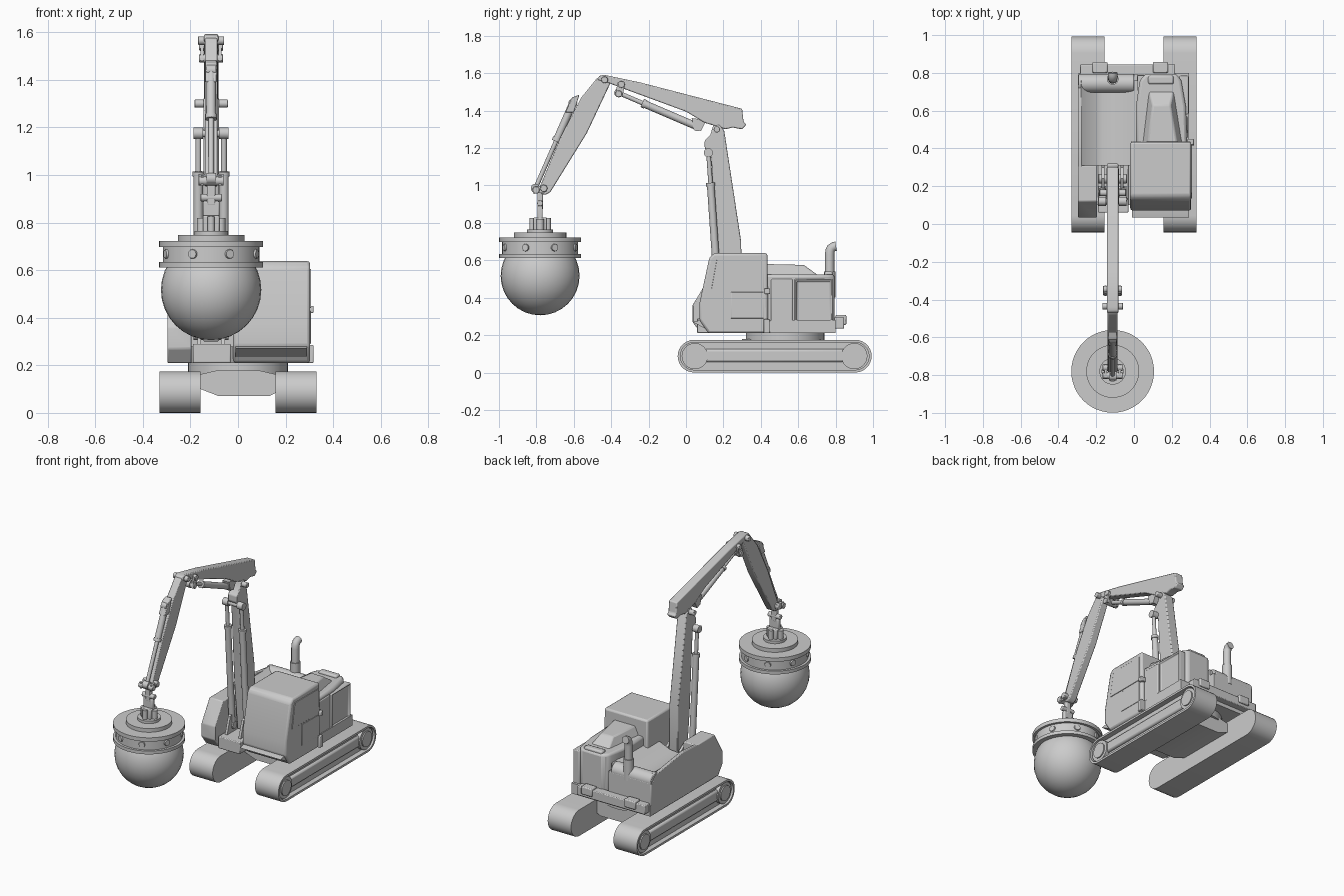
import bpy, bmesh
from math import pi, sin, cos
from mathutils import Vector, Matrix

BX = -0.113   # x of the boom line
BY = -0.78    # y of the hanging ball


def finish(name, bm, bevel=0, mirror=False, seg=2):
    bmesh.ops.recalc_face_normals(bm, faces=bm.faces)
    me = bpy.data.meshes.new(name)
    bm.to_mesh(me)
    bm.free()
    ob = bpy.data.objects.new(name, me)
    bpy.context.collection.objects.link(ob)
    if bevel:
        m = ob.modifiers.new("bevel", 'BEVEL')
        m.width, m.segments, m.limit_method = bevel, seg, 'ANGLE'
    if mirror:
        ob.modifiers.new("mirror", 'MIRROR')
    return ob


def prism(name, pts, lo, hi, axis='X', bevel=0, mirror=False, inset=None):
    """Extrude a yz (axis X), xz (axis Y) or xy (axis Z) outline."""
    place = {'X': lambda a, b, c: (c, a, b), 'Y': lambda a, b, c: (a, c, b),
             'Z': lambda a, b, c: (a, b, c)}[axis]
    bm = bmesh.new()
    low = [bm.verts.new(place(a, b, lo)) for a, b in pts]
    top = [bm.verts.new(place(a, b, hi)) for a, b in pts]
    bm.faces.new(low)
    cap = bm.faces.new(top)
    for i in range(len(pts)):
        j = (i + 1) % len(pts)
        bm.faces.new((low[i], low[j], top[j], top[i]))
    bmesh.ops.recalc_face_normals(bm, faces=bm.faces)
    if inset:
        bmesh.ops.inset_region(bm, faces=[cap], thickness=inset[0], depth=0)
        n = cap.normal.copy()
        r = bmesh.ops.extrude_face_region(bm, geom=[cap])
        vs = [v for v in r['geom'] if isinstance(v, bmesh.types.BMVert)]
        bmesh.ops.translate(bm, verts=vs, vec=n * inset[1])
        if cap.is_valid:
            bmesh.ops.delete(bm, geom=[cap], context='FACES_ONLY')
    return finish(name, bm, bevel, mirror)


def box(name, x, y, z, bevel=0, mirror=False):
    return prism(name, [(x[0], y[0]), (x[1], y[0]), (x[1], y[1]), (x[0], y[1])], *z, axis='Z', bevel=bevel, mirror=mirror)


def rod(name, p, q, r, r2=None, n=20, mirror=False, bevel=0):
    p, q = Vector(p), Vector(q)
    d = q - p
    bm = bmesh.new()
    mat = Matrix.Translation((p + q) / 2) @ d.to_track_quat('Z', 'Y').to_matrix().to_4x4()
    bmesh.ops.create_cone(bm, cap_ends=True, segments=n, radius1=r, radius2=r if r2 is None else r2,
                          depth=d.length, matrix=mat)
    return finish(name, bm, bevel, mirror)


def pin(name, y, z, r, half):
    rod(name, (BX - half, y, z), (BX + half, y, z), r, n=16, bevel=0.003)


def ram(name, x, a, b, r, split=0.5):
    """Hydraulic cylinder: barrel from a, thin rod to b, eyes at both ends."""
    a, b = Vector((x, *a)), Vector((x, *b))
    m = a.lerp(b, split)
    rod(name + "_barrel", a, m, r)
    rod(name + "_collar", m - (b - a).normalized() * 0.02, m, r * 1.2)
    rod(name + "_rod", m, b, r * 0.6)
    for i, p in enumerate((a, b)):
        rod(f"{name}_eye_{i}", p - Vector((r, 0, 0)), p + Vector((r, 0, 0)), r * 1.2)


def stadium(y0, y1, z, r, n=14):
    return ([(y1 + r * sin(pi * i / n), z - r * cos(pi * i / n)) for i in range(n + 1)] +
            [(y0 - r * sin(pi * i / n), z + r * cos(pi * i / n)) for i in range(n + 1)])


# Tracks and undercarriage
prism("track_belt", stadium(0.043, 0.905, 0.0875, 0.0875), 0.157, 0.33, mirror=True, inset=(0.014, -0.035))
box("track_beam", (0.28, 0.312), (0.08, 0.87), (0.055, 0.125), 0.012, True)
for i, y in enumerate((0.047, 0.90)):
    rod(f"track_wheel_{i}", (0.28, y, 0.0875), (0.32, y, 0.0875), 0.07, n=28, mirror=True)
    rod(f"track_hub_{i}", (0.31, y, 0.0875), (0.328, y, 0.0875), 0.05, n=28, mirror=True)
prism("undercarriage", [(-0.17, 0.105), (-0.08, 0.07), (0.13, 0.07), (0.17, 0.09), (0.17, 0.16),
                        (0.09, 0.178), (-0.09, 0.178), (-0.17, 0.16)], 0.30, 0.72, axis='Y')
rod("turntable", (0, 0.53, 0.16), (0, 0.53, 0.22), 0.21, n=40)

# Deck and left body side
prism("deck", [(0.13, 0.21), (0.80, 0.21), (0.80, 0.28), (0.10, 0.28)], -0.295, 0.29)
prism("left_front_box", [(0.08, 0.21), (0.31, 0.21), (0.31, 0.50), (0.12, 0.50), (0.035, 0.36), (0.035, 0.27)],
      -0.297, -0.195, bevel=0.006)
prism("left_side_panel", [(0.30, 0.21), (0.79, 0.21), (0.79, 0.42), (0.74, 0.47), (0.45, 0.51), (0.30, 0.50)],
      -0.297, -0.275, bevel=0.005)
prism("left_cover", [(-0.28, 0.25), (0.02, 0.25), (0.02, 0.47), (-0.03, 0.45), (-0.10, 0.42), (-0.17, 0.415),
                     (-0.20, 0.42), (-0.28, 0.48)], 0.31, 0.76, axis='Y')
rod("rear_round_cover", (-0.295, 0.745, 0.43), (0.0, 0.745, 0.43), 0.05, n=24, bevel=0.004)
box("rear_left_wall", (-0.295, 0.02), (0.71, 0.795), (0.25, 0.43), 0.006)
box("boom_foot_floor", (-0.19, -0.03), (0.06, 0.33), (0.21, 0.29), 0.005)
for s in (-1, 1):
    prism(f"boom_foot_cheek_{s}", [(0.10, 0.27), (0.32, 0.27), (0.30, 0.42), (0.24, 0.46), (0.14, 0.40)],
          BX + s * 0.05 - 0.008, BX + s * 0.05 + 0.008)

# Cabin
prism("cabin", [(0.12, 0.21), (0.44, 0.21), (0.435, 0.638), (0.15, 0.638), (0.125, 0.615), (0.072, 0.37), (0.072, 0.28)],
      -0.02, 0.303, bevel=0.012)
prism("cabin_side_window", [(0.135, 0.44), (0.415, 0.44), (0.415, 0.605), (0.165, 0.605)], 0.300, 0.307, bevel=0.002)
prism("cabin_door_panel", [(0.24, 0.29), (0.415, 0.29), (0.415, 0.43), (0.24, 0.43)], 0.300, 0.306, bevel=0.002)
prism("cabin_front_skirt", [(0.035, 0.27), (0.15, 0.21), (0.15, 0.28), (0.08, 0.28)], -0.01, 0.29)
box("cabin_step", (0.28, 0.318), (0.415, 0.45), (0.21, 0.285), 0.004)
box("cabin_rear_post", (0.28, 0.318), (0.42, 0.45), (0.42, 0.45), 0.004)

# Engine hood
prism("engine_hood", [(0.01, 0.42), (0.282, 0.42), (0.275, 0.62), (0.25, 0.76), (0.225, 0.795),
                      (0.06, 0.795), (0.03, 0.76), (0.01, 0.62)], 0.21, 0.525, axis='Z', bevel=0.015)
bm = bmesh.new()
rings = [[(0.04, 0.42, 0.51), (0.262, 0.42, 0.51), (0.215, 0.72, 0.51), (0.075, 0.72, 0.51)],
         [(0.07, 0.42, 0.58), (0.23, 0.42, 0.58), (0.19, 0.63, 0.575), (0.10, 0.63, 0.575)]]
vs = [bm.verts.new(p) for ring in rings for p in ring]
bm.faces.new(vs[:4])
bm.faces.new(vs[4:])
for i in range(4):
    j = (i + 1) % 4
    bm.faces.new((vs[i], vs[j], vs[j + 4], vs[i + 4]))
finish("hood_scoop", bm, 0.008)
box("hood_vent", (0.075, 0.21), (0.74, 0.785), (0.51, 0.54), 0.01)
prism("hood_side_door", [(0.58, 0.22), (0.785, 0.22), (0.785, 0.50), (0.58, 0.50)], 0.24, 0.288,
      bevel=0.006, inset=(0.018, -0.012))
box("hood_side_box", (0.2, 0.285), (0.455, 0.57), (0.22, 0.50), 0.006)

# Rear bumper, lamps and exhaust
box("rear_bumper", (-0.285, 0.218), (0.785, 0.845), (0.235, 0.295), 0.005)
for i, x in enumerate((-0.18, 0.14)):
    box(f"rear_lamp_{i}", (x - 0.04, x + 0.04), (0.80, 0.857), (0.255, 0.308), 0.006)
cu = bpy.data.curves.new("exhaust_path", 'CURVE')
cu.dimensions, cu.bevel_depth, cu.bevel_resolution, cu.use_fill_caps = '3D', 0.025, 4, True
path = [(0.768, 0.38), (0.768, 0.52), (0.768, 0.63), (0.77, 0.65), (0.777, 0.665), (0.79, 0.673), (0.802, 0.675)]
sp = cu.splines.new('POLY')
sp.points.add(len(path) - 1)
for p, (y, z) in zip(sp.points, path):
    p.co = (BX, y, z, 1)
bpy.context.collection.objects.link(bpy.data.objects.new("exhaust_pipe", cu))
rod("exhaust_collar", (BX, 0.768, 0.40), (BX, 0.768, 0.54), 0.031)

# Boom column with its pair of rams
prism("boom_column", [(0.20, 0.30), (0.28, 0.30), (0.298, 0.40), (0.295, 0.70), (0.205, 1.29), (0.18, 1.325),
                      (0.145, 1.32), (0.13, 1.27), (0.10, 1.24), (0.10, 1.20), (0.135, 1.15), (0.165, 0.64)],
      BX - 0.033, BX + 0.033, bevel=0.006)
pin("column_top_pin", 0.165, 1.30, 0.017, 0.07)
pin("column_foot_pin", 0.24, 0.36, 0.025, 0.075)
pin("column_ram_pin", 0.12, 1.175, 0.016, 0.072)
for s in (-1, 1):
    ram(f"column_ram_{s}", BX + s * 0.054, (0.178, 0.33), (0.12, 1.175), 0.02, 0.81)

# Main boom
prism("upper_boom", [(-0.475, 1.565), (-0.465, 1.585), (-0.44, 1.592), (-0.25, 1.552), (0.30, 1.41), (0.308, 1.34),
                     (0.322, 1.325), (0.30, 1.30), (0.25, 1.31), (0.21, 1.30), (0.15, 1.32), (0.10, 1.335),
                     (0.0, 1.395), (-0.30, 1.505), (-0.42, 1.55)],
      BX - 0.03, BX + 0.03, bevel=0.006)
ram("upper_boom_ram", BX, (0.06, 1.315), (-0.36, 1.495), 0.02, 0.7)
prism("upper_boom_ram_bracket", [(0.03, 1.36), (0.11, 1.35), (0.08, 1.29), (0.045, 1.30)], BX - 0.025, BX + 0.025)
for i, (y, z, h) in enumerate(((-0.345, 1.54, 0.05), (-0.36, 1.49, 0.05), (-0.435, 1.565, 0.055))):
    pin(f"upper_boom_pin_{i}", y, z, 0.018, h)
for s in (-1, 1):
    prism(f"boom_link_{s}", [(-0.325, 1.545), (-0.365, 1.55), (-0.38, 1.48), (-0.34, 1.475)],
          BX + s * 0.038 - 0.006, BX + s * 0.038 + 0.006)

# Stick
prism("stick", [(-0.475, 1.575), (-0.42, 1.578), (-0.405, 1.545), (-0.53, 1.28), (-0.725, 0.965), (-0.75, 0.95),
                (-0.775, 0.955), (-0.785, 0.985), (-0.67, 1.26), (-0.56, 1.47)],
      BX - 0.026, BX + 0.026, bevel=0.006)
ram("stick_ram", BX, (-0.605, 1.44), (-0.805, 0.985), 0.02, 0.45)
prism("stick_ram_bracket", [(-0.57, 1.485), (-0.61, 1.47), (-0.645, 1.39), (-0.60, 1.39)], BX - 0.024, BX + 0.024, bevel=0.004)
for i, (y, z) in enumerate(((-0.76, 0.985), (-0.802, 0.975))):
    pin(f"stick_pin_{i}", y, z, 0.019, 0.053)
for s in (-1, 1):
    prism(f"stick_link_{s}", [(-0.745, 1.0), (-0.815, 0.995), (-0.815, 0.955), (-0.745, 0.965)],
          BX + s * 0.037 - 0.006, BX + s * 0.037 + 0.006)

# Hanger joint
box("hanger_link", (BX - 0.018, BX + 0.018), (BY - 0.015, BY + 0.015), (0.87, 0.98), 0.006)
pin("hanger_pin", BY, 0.905, 0.016, 0.045)
box("hanger_yoke", (BX - 0.035, BX + 0.035), (BY - 0.014, BY + 0.014), (0.82, 0.89), 0.006)
box("hanger_block", (BX - 0.035, BX + 0.035), (BY - 0.035, BY + 0.035), (0.755, 0.83), 0.006)
for s in (-1, 1):
    rod(f"hanger_motor_{s}", (BX, BY + s * 0.042, 0.765), (BX, BY + s * 0.042, 0.825), 0.015)
    rod(f"hanger_side_{s}", (BX + s * 0.04, BY, 0.75), (BX + s * 0.04, BY, 0.82), 0.02)

# Ball bucket: stacked discs over a sphere
for name, r, z0, z1 in (("ball_hub", 0.07, 0.74, 0.765), ("ball_cap", 0.14, 0.72, 0.748), ("ball_top_flange", 0.219, 0.697, 0.723),
                        ("ball_collar", 0.203, 0.62, 0.70), ("ball_low_flange", 0.219, 0.612, 0.634)):
    rod(name, (BX, BY, z0), (BX, BY, z1), r, n=48)
for i in range(8):
    a = pi * (i + 0.5) / 4
    d = Vector((cos(a), sin(a), 0))
    c = Vector((BX, BY, 0.668))
    rod(f"ball_lug_{i}", c + d * 0.19, c + d * 0.21, 0.024, 0.018, n=16)
bm = bmesh.new()
bmesh.ops.create_uvsphere(bm, u_segments=32, v_segments=16, radius=0.211,
                          matrix=Matrix.Translation((BX, BY, 0.517)))
finish("ball", bm)

# Smooth shading with sharp edges kept
bpy.ops.object.select_all(action='DESELECT')
for ob in bpy.data.objects:
    if ob.type == 'MESH':
        ob.select_set(True)
        bpy.context.view_layer.objects.active = ob
bpy.ops.object.shade_smooth_by_angle(angle=0.6)
